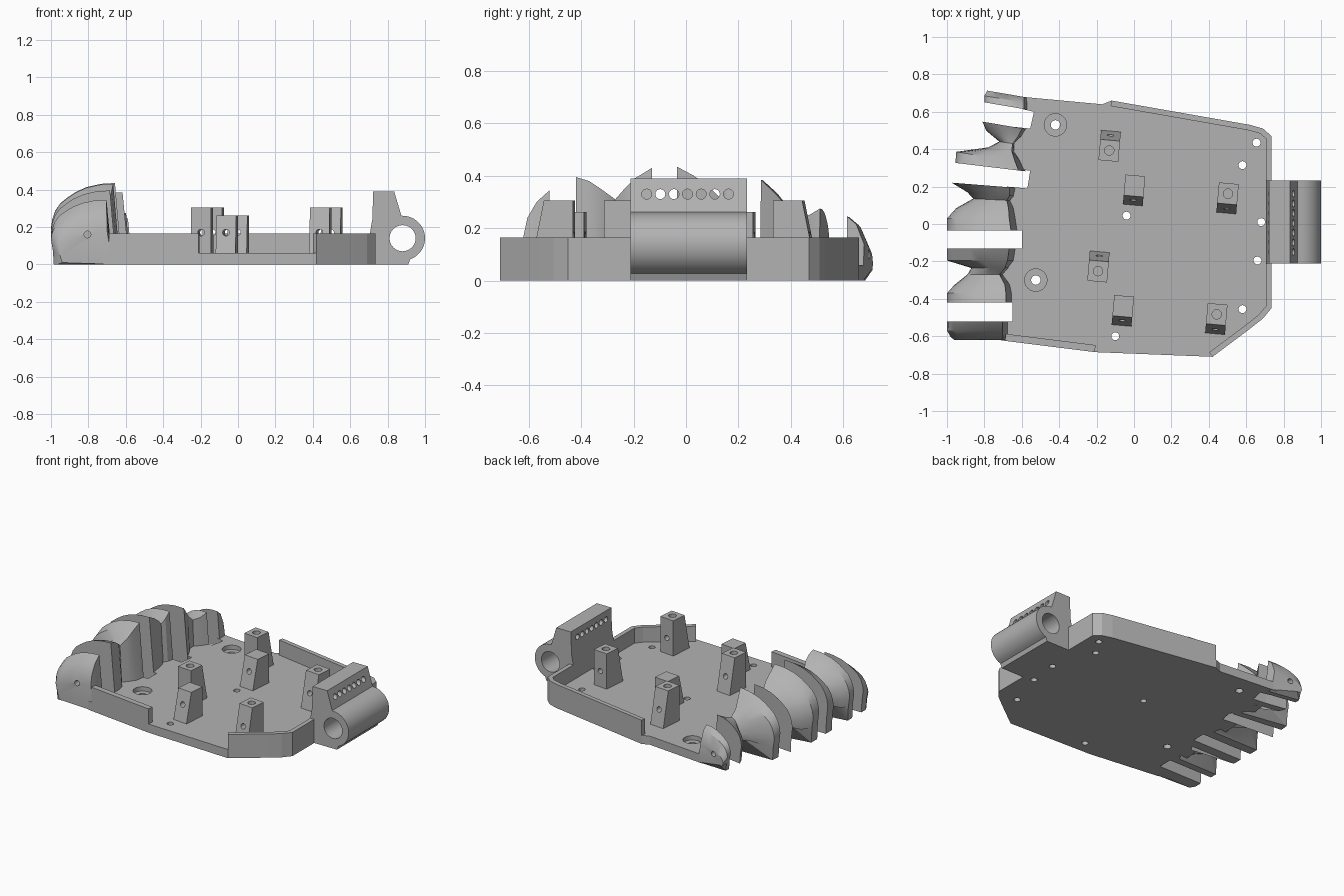
import bpy
import math
from mathutils import Vector, Matrix

cube = bpy.data.objects.get("Cube")
if cube:
    bpy.data.objects.remove(cube, do_unlink=True)

import bmesh

grey = bpy.data.materials.new("plain grey")
grey.use_nodes = True
colour = (.45, .45, .45, 1)
grey.diffuse_color = colour
grey.node_tree.nodes["Principled BSDF"].inputs["Base Color"].default_value = colour


def loft(name, rings):
    """Skin a list of equal-length rings and cap both ends."""
    bm = bmesh.new()
    loops = [[bm.verts.new(p) for p in ring] for ring in rings]
    for a, b in zip(loops, loops[1:]):
        for i in range(len(a)):
            j = (i + 1) % len(a)
            bm.faces.new((a[i], a[j], b[j], b[i]))
    bm.faces.new(loops[0])
    bm.faces.new(loops[-1])
    bmesh.ops.recalc_face_normals(bm, faces=bm.faces)
    mesh = bpy.data.meshes.new(name)
    bm.to_mesh(mesh)
    bm.free()
    mesh.materials.append(grey)
    obj = bpy.data.objects.new(name, mesh)
    bpy.context.collection.objects.link(obj)
    return obj


def slab(name, outline, low, high):
    return loft(name, [[(x, y, z) for x, y in outline] for z in (low, high)])


def activate(obj):
    bpy.ops.object.select_all(action='DESELECT')
    obj.select_set(True)
    bpy.context.view_layer.objects.active = obj


def drill(obj, centre, axis, radius, depth):
    """Cut a round hole along an axis, centred on a point."""
    turn = Vector(axis).to_track_quat('Z', 'Y')
    rings = []
    for end in (-depth / 2, depth / 2):
        ring = []
        for i in range(24):
            a = math.tau * i / 24
            local = Vector((radius * math.cos(a), radius * math.sin(a), end))
            ring.append(Vector(centre) + turn @ local)
        rings.append(ring)
    cutter = loft("hole_cutter", rings)
    cutter.hide_render = True
    mod = obj.modifiers.new("hole", 'BOOLEAN')
    mod.operation = 'DIFFERENCE'
    mod.solver = 'EXACT'
    mod.object = cutter
    activate(obj)
    bpy.ops.object.modifier_apply(modifier=mod.name)
    bpy.data.objects.remove(cutter, do_unlink=True)


def soften(obj):
    activate(obj)
    bpy.ops.object.shade_smooth_by_angle(angle=math.radians(28))


X, Y, Z = (1, 0, 0), (0, 1, 0), (0, 0, 1)
FLOOR, RIM = .06, .165

# Floor plate with finger slots along the left edge of the outline
front_wall_path = [(-.69, -.625), (-.21, -.685)]
rim_path = [(.42, -.71), (.62, -.56), (.69, -.505), (.735, -.45),
            (.735, .47), (.69, .51), (.62, .53), (-.12, .66)]
slotted_edge = [(-.17, .64), (-.6, .68), (-.6, .615), (-.535, .6), (-.555, .51),
                (-.65, .52), (-.68, .3), (-.555, .285), (-.57, .19), (-.68, .2),
                (-.7, -.035), (-.6, -.035), (-.6, -.13), (-.7, -.13),
                (-.72, -.42), (-.65, -.42), (-.65, -.52), (-.72, -.52), (-.72, -.62)]
floor_plate = slab("floor_plate", front_wall_path + rim_path + slotted_edge, 0, FLOOR)
for x, y in [(.655, .435), (.58, .315), (.68, .01), (.66, -.195),
             (.58, -.455), (-.04, .045), (-.1, -.6)]:
    drill(floor_plate, (x, y, 0), Z, .021, 1)
for x, y in [(-.42, .53), (-.525, -.3)]:
    drill(floor_plate, (x, y, FLOOR), Z, .06, FLOOR)
    drill(floor_plate, (x, y, 0), Z, .025, 1)


# Raised rim walls, thickened inwards
def wall(name, path, thickness):
    pts = [Vector(p) for p in path]
    inner = []
    for i, p in enumerate(pts):
        before = (p - pts[i - 1]).normalized() if i else None
        after = (pts[i + 1] - p).normalized() if i + 1 < len(pts) else None
        before, after = before or after, after or before
        along = (before + after).normalized()
        miter = Vector((-along.y, along.x))
        inner.append(p + miter * thickness / along.dot(after))
    return slab(name, pts + inner[::-1], 0, RIM)


wall("front_wall", front_wall_path, .038)
wall("rim_wall", rim_path, .03)

# Wrist hinge: rounded barrel under a sloped cable block
hub_x, hub_z, hub_r = .88, .14, .12
profile = [(.705, 0), (.91, 0)]
for i in range(17):
    a = math.radians(-70 + i * 10)
    profile.append((hub_x + hub_r * math.cos(a), hub_z + hub_r * math.sin(a)))
profile += [(.873, .262), (.835, .39), (.723, .39), (.718, .24), (.705, RIM)]
hinge = loft("wrist_hinge", [[(x, y, z) for x, z in profile] for y in (-.212, .233)])
drill(hinge, (hub_x, 0, hub_z), Y, .07, 1)
for i in range(7):
    drill(hinge, (.8, -.15 + i * .052, .33), X, .019, .5)
soften(hinge)


# Servo posts: flat top, one sloping side, cross-drilled
def post(x, y, top, facing, screw):
    turn = Matrix.Rotation(math.radians(-5), 4, 'Z')
    place = Matrix.Translation((x, y, 0)) @ turn
    half, reach = .053, .083
    side = [(-reach, FLOOR / 2), (reach, FLOOR / 2), (reach - .055, top), (-reach, top)]
    rings = [[place @ Vector((w, v * facing, z)) for v, z in side] for w in (-half, half)]
    obj = loft("servo_post", rings)
    drill(obj, place @ Vector((0, 0, .17)), turn @ Vector(Y), .018, .5)
    if screw:
        drill(obj, place @ Vector((0, -.027 * facing, top)), Z, .025, .2)
    soften(obj)


for x, y, facing in [(-.13, .42, 1), (-.19, -.225, 1), (.5, .135, -1), (.44, -.51, -1)]:
    post(x, y, .305, facing, True)
for x, y in [(0, .177), (-.06, -.467)]:
    post(x, y, .262, -1, False)


# Knuckles: each section is (y, slant, front x, back x, height, underside z)
def knuckle(name, sections):
    rings = []
    for y, slant, front, back, height, under in sections:
        length = back - front
        outline = [(0, 0), (.1, 1), (.3, .99), (.5, .95), (.65, .89), (.77, .82),
                   (.87, .75), (.94, .66), (.98, .56), (1, .45)]
        ring = [(back - length * t, height * h) for t, h in outline]
        ring.append((front + .01, max(under, height * .25)))
        ring.append((front + .015 + under / 2, under))
        rings.append([(x, y + slant * (x + .65), z) for x, z in ring])
    obj = loft(name, rings)
    return obj


front_fin = knuckle("front_fin", [
    (-.62, 0, -.96, -.67, .17, .01), (-.605, 0, -.98, -.67, .24, 0),
    (-.57, 0, -1, -.67, .3, 0), (-.52, 0, -1, -.67, .345, 0)])
drill(front_fin, (-.805, -.6, .16), Y, .018, .4)

lower_knuckle = knuckle("lower_knuckle", [
    (-.42, 0, -1, -.65, .395, 0), (-.37, 0, -1, -.65, .38, 0),
    (-.325, 0, -.96, -.66, .35, .1), (-.27, 0, -.89, -.7, .31, .12),
    (-.235, 0, -.87, -.67, .35, .12), (-.195, 0, -1, -.64, .39, 0),
    (-.13, 0, -1, -.63, .43, 0)])

middle_knuckle = knuckle("middle_knuckle", [
    (-.035, 0, -1, -.62, .435, 0), (.03, 0, -1, -.63, .4, 0),
    (.085, 0, -.95, -.64, .36, .1), (.125, -.05, -.86, -.66, .32, .12),
    (.15, -.08, -.89, -.64, .35, .1), (.195, -.08, -.975, -.63, .385, 0)])

upper_knuckle = knuckle("upper_knuckle", [
    (.29, -.12, -.955, -.58, .385, 0), (.335, -.17, -.95, -.6, .34, 0),
    (.39, -.15, -.78, -.64, .28, .1), (.43, -.15, -.72, -.64, .24, .1),
    (.475, -.17, -.79, -.6, .25, 0), (.52, -.17, -.81, -.575, .275, 0)])

back_fin = knuckle("back_fin", [
    (.625, -.17, -.8, -.565, .245, 0), (.66, -.17, -.8, -.565, .215, 0),
    (.69, -.17, -.785, -.565, .14, .04)])
drill(back_fin, (-.7, .66, .1), Y, .018, .4)

for obj in (front_fin, lower_knuckle, middle_knuckle, upper_knuckle, back_fin):
    soften(obj)
